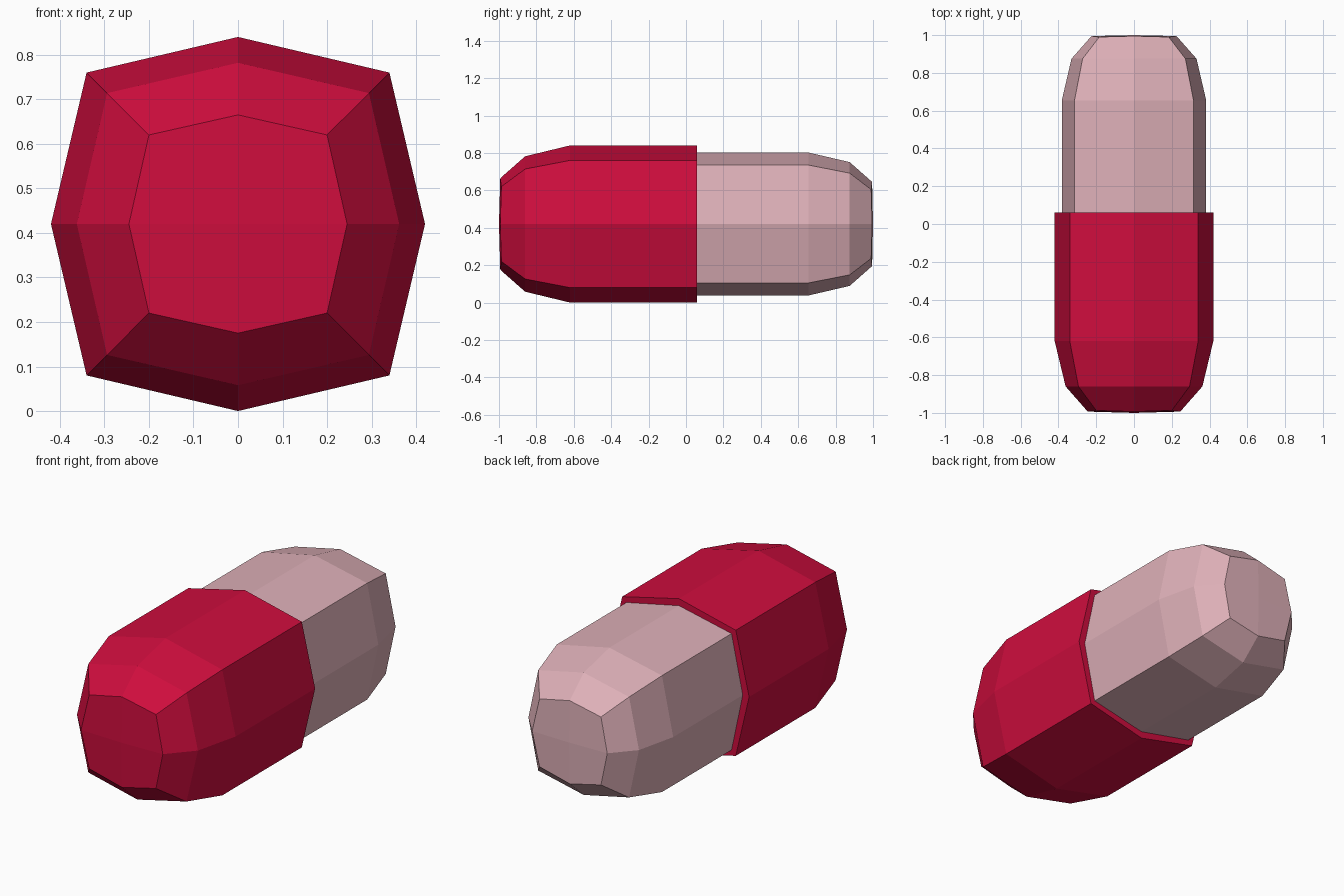
import bpy, bmesh

if "Cube" in bpy.data.objects:
    bpy.data.objects.remove(bpy.data.objects["Cube"])

CZ = 0.42  # height of the capsule axis


def material(name, rgb):
    m = bpy.data.materials.new(name)
    m.diffuse_color = (*rgb, 1.0)
    m.use_nodes = True
    m.node_tree.nodes["Principled BSDF"].inputs["Base Color"].default_value = m.diffuse_color
    return m


def half(name, rings, tip, mat, lip=None):
    """Eight-sided shell; each ring is (y axial, y diagonal, axial radius, diagonal offset)."""
    bm = bmesh.new()

    def ring(ya, yd, a, d):
        pts = [(a, 0), (d, d), (0, a), (-d, d), (-a, 0), (-d, -d), (0, -a), (d, -d)]
        return [bm.verts.new((x, yd if i % 2 else ya, CZ + z))
                for i, (x, z) in enumerate(pts)]

    loops = [ring(*r) for r in ([lip] if lip else []) + rings]
    for p, q in zip(loops, loops[1:]):
        for i in range(8):
            j = (i + 1) % 8
            bm.faces.new((p[i], p[j], q[j], q[i]))
    # domed end cap made of four quads around a centre point
    c = bm.verts.new((0, tip, CZ))
    e = loops[-1]
    for i in range(0, 8, 2):
        bm.faces.new((e[i], e[i + 1], e[(i + 2) % 8], c))
    bmesh.ops.recalc_face_normals(bm, faces=bm.faces)
    # recalc may flip an open shell: make sure the cap points outward
    bm.normal_update()
    if sum(f.normal.y for f in c.link_faces) * tip < 0:
        bmesh.ops.reverse_faces(bm, faces=bm.faces)
    me = bpy.data.meshes.new(name)
    bm.to_mesh(me)
    bm.free()
    me.materials.append(mat)
    ob = bpy.data.objects.new(name, me)
    bpy.context.collection.objects.link(ob)
    return ob


red = material("crimson red", (0.62, 0.004, 0.047))
pink = material("pale pink", (0.73, 0.434, 0.479))

# wider red cap with a flat lip at its open end
half("capsule_cap",
     [(0.06, 0.06, 0.42, 0.34), (-0.62, -0.62, 0.42, 0.34),
      (-0.86, -0.86, 0.362, 0.294), (-0.993, -0.987, 0.245, 0.20)],
     -1.0, red, lip=(0.06, 0.06, 0.38, 0.315))

# narrower pink body slipped into the cap
half("capsule_body",
     [(0.05, 0.05, 0.382, 0.315), (0.655, 0.655, 0.382, 0.315),
      (0.875, 0.875, 0.331, 0.272), (0.995, 0.99, 0.225, 0.184)],
     1.0, pink)
